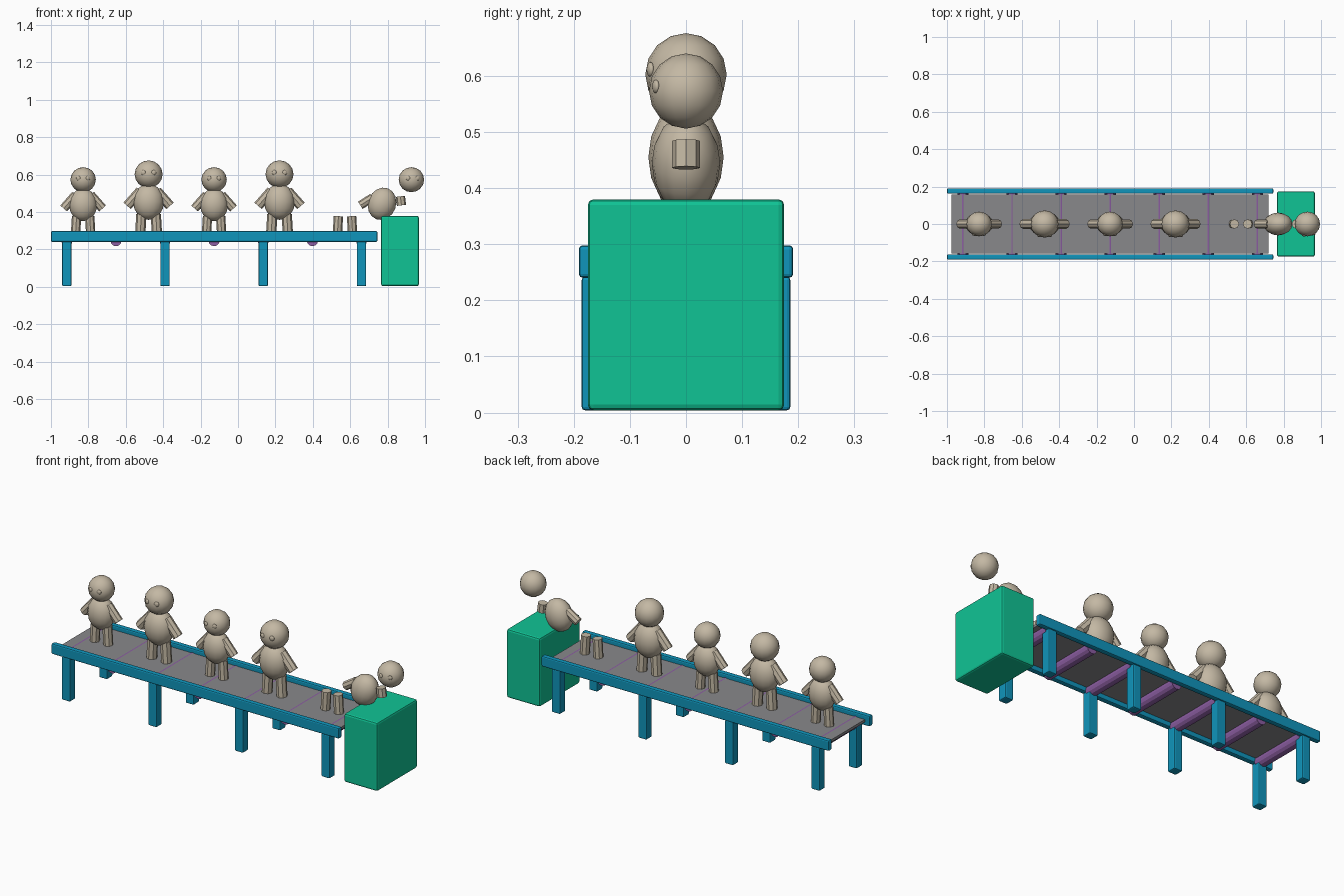
import bpy
import math
from mathutils import Vector

cube = bpy.data.objects.get("Cube")
if cube:
    bpy.data.objects.remove(cube, do_unlink=True)


def material(name, rgb):
    mat = bpy.data.materials.new(name)
    mat.use_nodes = True
    color = (*rgb, 1)
    mat.diffuse_color = color
    mat.node_tree.nodes["Principled BSDF"].inputs["Base Color"].default_value = color
    return mat


CLAY = material("beige clay", (0.55, 0.48, 0.37))
BLUE = material("blue frame", (0.005, 0.30, 0.50))
GREEN = material("green crate", (0.005, 0.55, 0.30))
GREY = material("grey belt", (0.25, 0.25, 0.26))
PURPLE = material("purple roller", (0.26, 0.11, 0.36))


def finish(name, mat):
    obj = bpy.context.object
    obj.name = name
    obj.data.materials.append(mat)
    return obj


def box(name, low, high, mat, bevel=0.0):
    low, high = Vector(low), Vector(high)
    bpy.ops.mesh.primitive_cube_add(size=1, location=(low + high) / 2)
    obj = finish(name, mat)
    obj.scale = high - low
    bpy.ops.object.transform_apply(location=False, rotation=False, scale=True)
    if bevel:
        mod = obj.modifiers.new("soft edges", "BEVEL")
        mod.width = bevel
        mod.segments = 2
    return obj


def ball(name, center, radii, mat):
    bpy.ops.mesh.primitive_uv_sphere_add(segments=16, ring_count=8, radius=1, location=center)
    obj = finish(name, mat)
    obj.scale = radii
    bpy.ops.object.transform_apply(location=False, rotation=False, scale=True)
    bpy.ops.object.shade_smooth()
    return obj


def rod(name, start, end, radius, mat, sides=8):
    start, end = Vector(start), Vector(end)
    axis = end - start
    bpy.ops.mesh.primitive_cylinder_add(vertices=sides, radius=radius, depth=axis.length,
                                        location=(start + end) / 2)
    obj = finish(name, mat)
    obj.rotation_euler = axis.to_track_quat("Z", "Y").to_euler()
    return obj


BELT_TOP = 0.276


def head(name, center, s, turn=0.0):
    center = Vector(center)
    ball(name + "_head", center, (0.068 * s, 0.066 * s, 0.067 * s), CLAY)
    for side, label in ((-1, "right"), (1, "left")):
        angle = side * 0.42 + turn
        offset = Vector((math.sin(angle) * 0.063, -math.cos(angle) * 0.063, 0.008)) * s
        eye = ball(f"{name}_{label}_eye", center + offset, (0.012 * s, 0.006 * s, 0.012 * s), CLAY)
        eye.rotation_euler.z = angle * 0.5


def legs(name, x, s):
    for side, label in ((-1, "right"), (1, "left")):
        rod(f"{name}_{label}_leg", (x + side * 0.041 * s, 0, BELT_TOP),
            (x + side * 0.035 * s, 0, BELT_TOP + 0.102 * s), 0.025 * s, CLAY)


def doll(name, x, s):
    def at(px, pz):
        return (x + px * s, 0, BELT_TOP + 0.003 + pz * s)
    legs(name, x, s)
    ball(name + "_body", at(0, 0.16), (0.075 * s, 0.061 * s, 0.088 * s), CLAY)
    for side, label in ((-1, "right"), (1, "left")):
        rod(f"{name}_{label}_arm", at(side * 0.04, 0.213), at(side * 0.104, 0.14), 0.024 * s, CLAY)
    head(name, at(0, 0.294), s)


# Conveyor frame: side rails and posts
for side, label in ((-1, "front"), (1, "back")):
    ys = sorted((side * 0.162, side * 0.191))
    box(label + "_rail", (-1, ys[0], 0.24), (0.745, ys[1], 0.298), BLUE, 0.007)
    for i in range(4):
        x = -0.915 + i * 0.525
        ys = sorted((side * 0.136, side * 0.186))
        box(f"{label}_post_{i + 1}", (x - 0.025, ys[0], 0.004), (x + 0.025, ys[1], 0.242), BLUE, 0.006)

# Belt with rollers just breaking its surface
box("belt", (-0.975, -0.158, 0.262), (0.718, 0.158, BELT_TOP), GREY)
for i in range(7):
    x = -0.915 + i * 0.2625
    rod(f"roller_{i + 1}", (x, -0.164, 0.247), (x, 0.164, 0.247), 0.030, PURPLE, 12)

# Crate at the end of the line
box("crate", (0.765, -0.175, 0.004), (0.967, 0.175, 0.38), GREEN, 0.010)

# Finished dolls, alternating small and large
for i in range(4):
    doll(f"doll_{i + 1}", -0.828 + i * 0.35, 1.1 if i % 2 else 1.0)

# Broken doll: legs left on the belt, other parts falling into the crate
legs("broken_doll", 0.572, 1.0)
body = ball("broken_doll_body", (0.77, 0, 0.444), (0.075, 0.061, 0.088), CLAY)
body.rotation_euler.y = math.radians(20)
rod("broken_doll_right_arm", (0.72, 0, 0.478), (0.654, 0, 0.436), 0.023, CLAY)
rod("broken_doll_left_arm", (0.874, 0, 0.436), (0.868, 0, 0.484), 0.025, CLAY)
head("broken_doll", (0.927, 0, 0.573), 1.0, 0.13)
